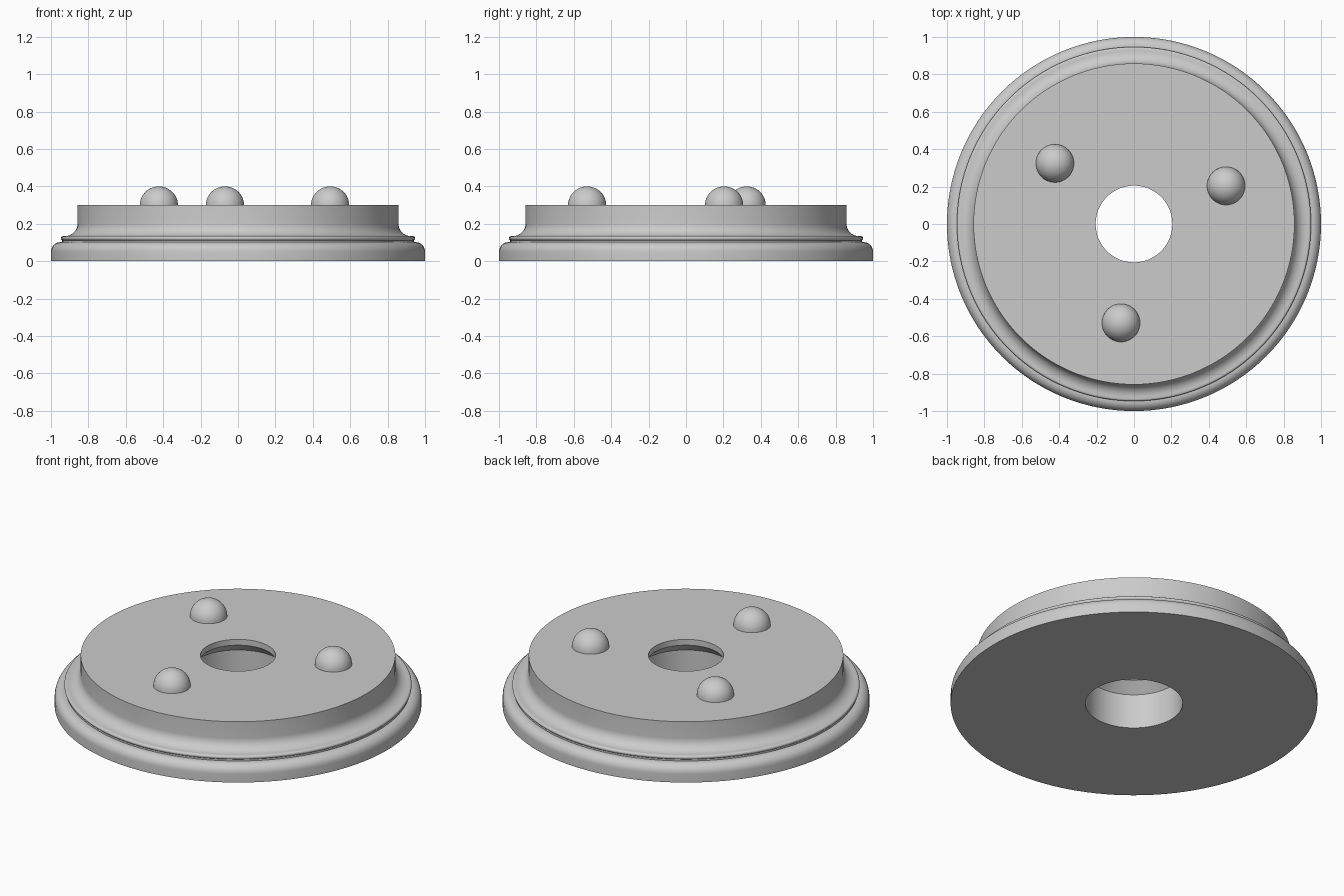
import bpy, bmesh
from math import sin, cos, pi, radians, tau

cube = bpy.data.objects.get("Cube")
if cube:
    bpy.data.objects.remove(cube, do_unlink=True)

grey = bpy.data.materials.new("plain grey")
grey.use_nodes = True
colour = (0.6, 0.6, 0.6, 1)
grey.diffuse_color = colour
grey.node_tree.nodes["Principled BSDF"].inputs["Base Color"].default_value = colour

SEGMENTS = 128


def arc(cx, cz, rx, rz, start, end, steps=8):
    """Points of an elliptical arc in the radius/height plane."""
    angles = [radians(start + (end - start) * i / steps) for i in range(steps + 1)]
    return [(cx + rx * cos(a), cz + rz * sin(a)) for a in angles]


def lathe(name, profile, segments, closed):
    """Revolve a radius/height profile around the z axis."""
    bm = bmesh.new()
    verts = [bm.verts.new((r, 0, z)) for r, z in profile]
    edges = [bm.edges.new(pair) for pair in zip(verts, verts[1:])]
    if closed:
        edges.append(bm.edges.new((verts[-1], verts[0])))
    bmesh.ops.spin(bm, geom=verts + edges, cent=(0, 0, 0), axis=(0, 0, 1),
                   angle=tau, steps=segments)
    bmesh.ops.remove_doubles(bm, verts=bm.verts, dist=0.0001)
    bmesh.ops.recalc_face_normals(bm, faces=bm.faces)
    mesh = bpy.data.meshes.new(name)
    bm.to_mesh(mesh)
    bm.free()
    mesh.materials.append(grey)
    obj = bpy.data.objects.new(name, mesh)
    bpy.context.collection.objects.link(obj)
    bpy.ops.object.select_all(action="DESELECT")
    obj.select_set(True)
    bpy.context.view_layer.objects.active = obj
    bpy.ops.object.shade_smooth_by_angle(angle=radians(30))
    return obj


# Moulded disc: rounded foot, small bead, cove, drum, flared centre hole
profile = [(0.265, 0), (1, 0)]
profile += arc(0.95, 0.05, 0.05, 0.052, 0, 90)
profile += [(0.94, 0.102), (0.94, 0.112)]
profile += arc(0.936, 0.123, 0.011, 0.011, -60, 90, 6)
profile += arc(0.925, 0.201, 0.067, 0.067, 270, 180, 10)
profile += [(0.858, 0.3), (0.205, 0.3), (0.205, 0.265), (0.265, 0.208)]
lathe("moulded_disc", profile, SEGMENTS, closed=True)

# Three domed studs evenly spaced on the top
for i in range(3):
    stud = lathe(f"domed_stud_{i + 1}", arc(0, 0, 0.102, 0.1, 0, 90, 12), 48, closed=False)
    a = radians(22.5 + 120 * i)
    stud.location = (0.533 * cos(a), 0.533 * sin(a), 0.3)
